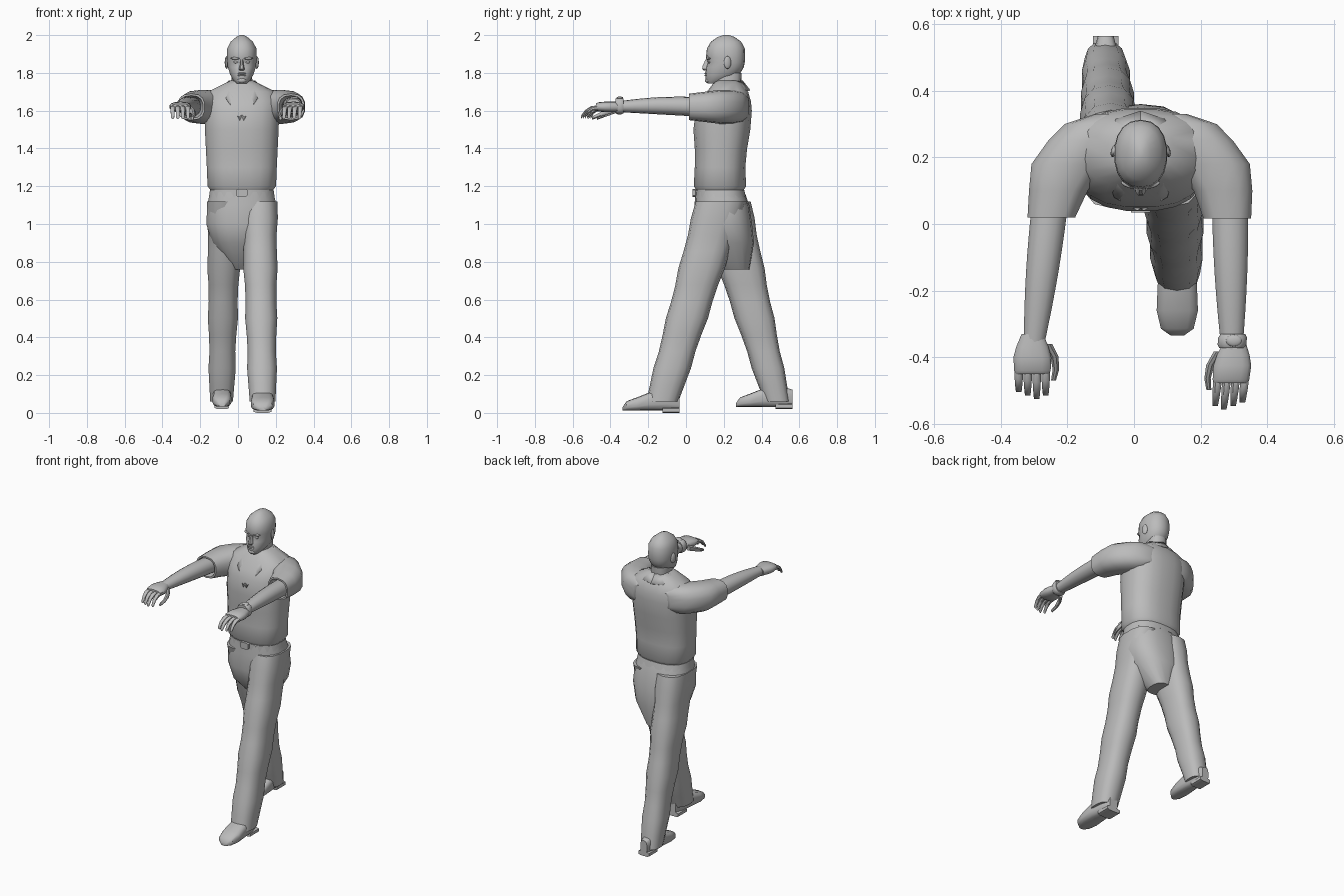
import bpy, bmesh, math
from mathutils import Matrix, Vector

default_cube = bpy.data.objects.get("Cube")
if default_cube:
    bpy.data.objects.remove(default_cube, do_unlink=True)

MIDDLE = .02       # the body's mid plane in x
ARM_HEIGHT = 1.62  # the arms are held level

grey_level = .5
grey_colour = (grey_level, grey_level, grey_level, 1)
grey = bpy.data.materials.new("plain grey")
grey.use_nodes = True
grey.diffuse_color = grey_colour
grey.node_tree.nodes["Principled BSDF"].inputs["Base Color"].default_value = grey_colour


def finish(name, bm):
    """Turn the bmesh into a named, smooth-shaded grey object."""
    bmesh.ops.recalc_face_normals(bm, faces=bm.faces)
    mesh = bpy.data.meshes.new(name)
    bm.to_mesh(mesh)
    bm.free()
    mesh.materials.append(grey)
    part = bpy.data.objects.new(name, mesh)
    bpy.context.collection.objects.link(part)
    bpy.ops.object.select_all(action='DESELECT')
    part.select_set(True)
    bpy.context.view_layer.objects.active = part
    bpy.ops.object.shade_smooth_by_angle(angle=math.radians(40))
    return part


def soften(value, square):
    return math.copysign(abs(value) ** square, value)


def unmoved(point):
    return point


def loft(name, axis, rings, sides=14, square=.8, place=unmoved):
    """Skin rounded rings: (position on axis, x centre, x radius, other centre, other radius)."""
    bm = bmesh.new()
    loops = []
    for along, x, x_radius, other, other_radius in rings:
        loop = []
        for i in range(sides):
            angle = math.tau * (i + .5) / sides
            across = x + x_radius * soften(math.cos(angle), square)
            up = other + other_radius * soften(math.sin(angle), square)
            point = (across, up, along) if axis == 'z' else (across, along, up)
            loop.append(bm.verts.new(place(Vector(point))))
        loops.append(loop)
    for lower, upper in zip(loops, loops[1:]):
        for i in range(sides):
            following = (i + 1) % sides
            bm.faces.new((lower[i], lower[following], upper[following], upper[i]))
    bm.faces.new(loops[0])
    bm.faces.new(loops[-1])
    return finish(name, bm)


def upright(name, keys, **options):
    """Loft a part that is symmetric about the mid plane: (z, half width, y, half depth)."""
    rings = [(z, MIDDLE, width, y, depth) for z, width, y, depth in keys]
    return loft(name, 'z', rings, **options)


def blob(name, location, size, turn=0):
    bm = bmesh.new()
    shape = Matrix.Translation(location) @ Matrix.Rotation(turn, 4, 'Z') @ Matrix.Diagonal((*size, 1))
    bmesh.ops.create_uvsphere(bm, u_segments=12, v_segments=8, radius=1, matrix=shape)
    return finish(name, bm)


def blend(start, end, amount):
    return start + (end - start) * amount


# Shirt body, bloused over the belt
upright("shirt_body", [
    (1.17, .16, .18, .12), (1.2, .183, .18, .14), (1.3, .187, .18, .135), (1.4, .192, .185, .14),
    (1.5, .197, .19, .152), (1.6, .2, .2, .15), (1.65, .2, .21, .135), (1.7, .18, .22, .11),
    (1.74, .1, .22, .08), (1.76, .06, .22, .06)], sides=20)

# Belt and the seat of the trousers
upright("belt", [(1.14, .176, .185, .135), (1.18, .17, .18, .13)], sides=20)
loft("belt_buckle", 'y', [(y, MIDDLE, .03, 1.165, .022) for y in (.035, .06)], sides=8, square=.4)
upright("trouser_seat", [(1.17, .17, .18, .13), (1.1, .185, .19, .145), (1, .19, .195, .155),
                         (.9, .16, .21, .15), (.76, .06, .26, .075)], sides=18)


def trouser_leg(side, hip, hem):
    """Taper a leg from hip to hem, with light cloth folds; each end is (x, width, y, depth)."""
    steps = 12
    rings = []
    for i in range(steps + 1):
        amount = i / steps
        x, width, y, depth = (blend(a, b, amount) for a, b in zip(hip, hem))
        fold = .004 * math.sin(i * 2)
        rings.append((blend(1.12, .06, amount), x, width + fold, y, depth + fold))
    loft(side + "_trouser_leg", 'z', rings)


def shoe(side, x, toe, size, lift):
    """Shape a shoe from toe to heel over a flat sole, with a low heel block."""
    profile = [(0, .02, .01), (.07, .05, .025), (.25, .063, .035), (.5, .06, .05), (.8, .05, .055),
               (1, .03, .045)]
    length = .3
    loft(side + "_shoe", 'y',
         [(toe + amount * length, x, width * size, lift + .012 + height, height)
          for amount, width, height in profile], square=.65)
    loft(side + "_shoe_heel", 'y',
         [(toe + amount * length, x, .05 * size, lift + .015, .015) for amount in (.7, 1)],
         sides=8, square=.5)


# Striding legs: left forward, right trailing
trouser_leg("left", hip=(.113, .097, .187, .135), hem=(.13, .073, -.125, .088))
trouser_leg("right", hip=(-.07, .095, .195, .147), hem=(-.087, .065, .482, .07))
shoe("left", x=.13, toe=-.335, size=1, lift=0)
shoe("right", x=-.085, toe=.265, size=.8, lift=.02)

# Neck and head
upright("neck", [(1.6, .055, .19, .09), (1.7, .06, .215, .075), (1.8, .055, .225, .07)])
upright("head", [
    (1.743, .025, .14, .025), (1.76, .045, .165, .06), (1.79, .062, .193, .09), (1.83, .075, .206, .1),
    (1.855, .078, .213, .098), (1.88, .08, .209, .104), (1.93, .078, .211, .1), (1.965, .06, .212, .08),
    (1.99, .03, .212, .045), (2, .01, .212, .015)], sides=18, square=.9)

# Face
upright("nose", [(1.812, .012, .11, .015), (1.82, .017, .11, .026), (1.835, .012, .11, .024),
                 (1.87, .007, .11, .008)], sides=8)
for lip, height in (("upper_lip", 1.797), ("lower_lip", 1.787)):
    blob(lip, (MIDDLE, .106, height), (.022, .008, .005))
blob("chin", (MIDDLE, .115, 1.76), (.025, .014, .014))
for side, sign in (("left", 1), ("right", -1)):
    blob(side + "_eye", (MIDDLE + sign * .03, .124, 1.857), (.014, .009, .007))
    blob(side + "_brow", (MIDDLE + sign * .034, .118, 1.877), (.026, .01, .007), turn=sign * .3)
    blob(side + "_ear", (MIDDLE + sign * .08, .22, 1.855), (.009, .02, .034), turn=sign * .3)

# Open collar: a strip folded over from the nape to the bottom of the neckline
inner_edge = [(0, .3, 1.76), (.07, .25, 1.76), (.06, .15, 1.74), (.03, .1, 1.68), (0, .045, 1.57)]
outer_edge = [(0, .34, 1.71), (.09, .31, 1.71), (.12, .2, 1.71), (.08, .08, 1.66), (.01, .04, 1.55)]
for side, sign in (("left", 1), ("right", -1)):
    bm = bmesh.new()
    inner, outer = ([bm.verts.new((MIDDLE + sign * x, y, z)) for x, y, z in edge]
                    for edge in (inner_edge, outer_edge))
    for i in range(len(inner) - 1):
        bm.faces.new((inner[i], inner[i + 1], outer[i + 1], outer[i]))
    collar = finish(side + "_collar", bm)
    collar.modifiers.new("cloth thickness", 'SOLIDIFY').thickness = .008


# Arms reach forward; x is first measured outward from the mid plane
def right_arm(point):
    return Vector((MIDDLE - point.x, point.y, point.z))


def left_arm(point):
    """Angle this arm inward and let it reach slightly further."""
    reach = max(0, .1 - point.y)
    return Vector((MIDDLE + point.x - reach * .1, point.y - reach * .05, point.z))


def sleeve(side, place):
    """Short sleeve, turned back inside its hem."""
    keys = [(.33, .1, .04, .05), (.3, .13, .1, .08), (.25, .16, .12, .09), (.18, .215, .115, .09),
            (.1, .247, .09, .08), (.02, .268, .073, .07), (.02, .268, .063, .06), (.07, .268, .05, .05)]
    loft(side + "_sleeve", 'y', [(y, x, width, ARM_HEIGHT, height) for y, x, width, height in keys],
         place=place)


def forearm(side, place):
    """Taper to the wrist with a muscle bulge below the elbow."""
    steps = 8
    rings = []
    for i in range(steps + 1):
        amount = i / steps
        bulge = .006 * math.sin(math.pi * amount)
        rings.append((blend(.08, -.36, amount), blend(.27, .32, amount), blend(.056, .032, amount) + bulge,
                      ARM_HEIGHT + bulge, blend(.052, .026, amount) + bulge))
    loft(side + "_forearm", 'y', rings, square=.95, place=place)


def hand(side, place):
    """Palm, four curled fingers from the index outward, and a dropped thumb."""
    palm = [(-.33, .033, .026), (-.37, .05, .028), (-.4, .058, .028), (-.44, .056, .024), (-.45, .05, .016)]
    loft(side + "_palm", 'y',
         [(y, .325, width, ARM_HEIGHT, height) for y, width, height in palm], place=place)
    for i, finger in enumerate(("index", "middle", "ring", "little")):
        x = .285 + .027 * i
        length = .085 - .01 * abs(i - 1)
        loft(f"{side}_{finger}_finger", 'y',
             [(-.44 - length * t, x, .014 - .005 * t * t, ARM_HEIGHT - .005 - .05 * t ** 3, .014 - .005 * t * t)
              for t in (0, .4, .75, 1)], sides=8, square=1, place=place)
    loft(side + "_thumb", 'y',
         [(-.36 - .11 * t, .28 - .04 * math.sin(t * 2) * (1 - t / 2), .016 - .008 * t,
           ARM_HEIGHT - .01 - .05 * t, .02 - .011 * t) for t in (0, .35, .7, 1)],
         sides=8, square=1, place=place)


for side, place in (("left", left_arm), ("right", right_arm)):
    sleeve(side, place)
    forearm(side, place)
    hand(side, place)

# Watch on the left wrist
loft("watch_strap", 'y', [(y, .318, radius, ARM_HEIGHT + .005, radius)
                          for y, radius in ((-.31, .038), (-.32, .044), (-.34, .044), (-.35, .038))],
     place=left_arm)
blob("watch_face", (.3, -.35, 1.667), (.024, .018, .008))
